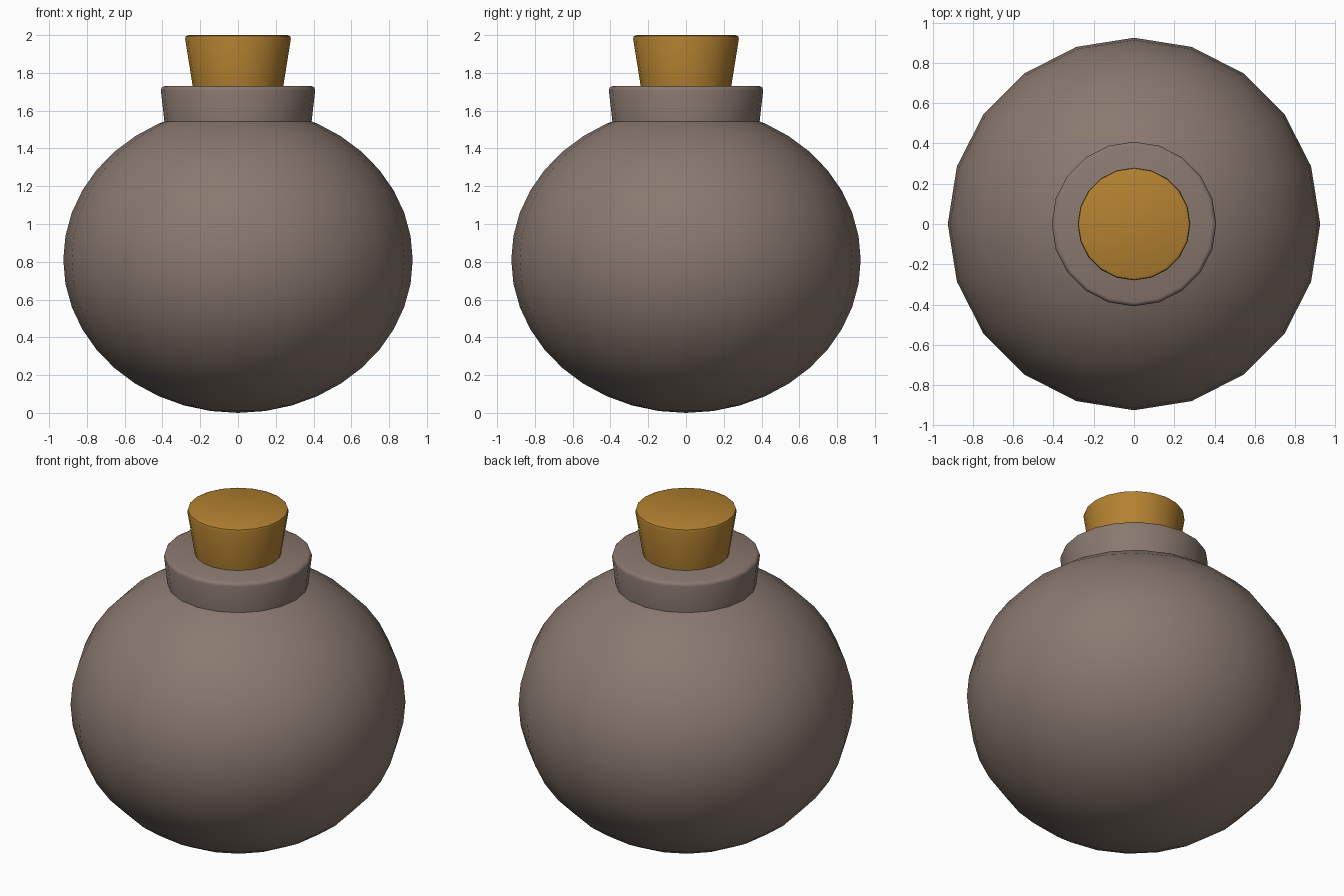
import bpy, bmesh, math

if "Cube" in bpy.data.objects:
    bpy.data.objects.remove(bpy.data.objects["Cube"])

SIDES = 20


def material(name, rgb):
    m = bpy.data.materials.new(name)
    m.diffuse_color = (*rgb, 1.0)
    m.use_nodes = True
    m.node_tree.nodes["Principled BSDF"].inputs["Base Color"].default_value = m.diffuse_color
    return m


def finish(bm, name, mat, angle):
    me = bpy.data.meshes.new(name)
    bm.to_mesh(me)
    bm.free()
    ob = bpy.data.objects.new(name, me)
    bpy.context.collection.objects.link(ob)
    me.materials.append(mat)
    bpy.ops.object.select_all(action='DESELECT')
    ob.select_set(True)
    bpy.context.view_layer.objects.active = ob
    bpy.ops.object.shade_smooth_by_angle(angle=math.radians(angle))
    return ob


def flared_plug(name, mat, z0, z1, r0, r1, bevel):
    """Tapered cylinder with a softened top rim."""
    bm = bmesh.new()
    bmesh.ops.create_cone(bm, cap_ends=True, segments=SIDES,
                          radius1=r0, radius2=r1, depth=z1 - z0)
    bmesh.ops.translate(bm, verts=bm.verts, vec=(0, 0, (z0 + z1) / 2))
    rim = [e for e in bm.edges if all(v.co.z > z1 - 1e-4 for v in e.verts)]
    bmesh.ops.bevel(bm, geom=rim, offset=bevel, segments=2, profile=0.5,
                    affect='EDGES')
    return finish(bm, name, mat, 50)


clay = material("grey brown clay", (0.25, 0.19, 0.16))
cork = material("golden cork", (0.45, 0.22, 0.03))

# Round, slightly squashed body
bm = bmesh.new()
bmesh.ops.create_uvsphere(bm, u_segments=SIDES, v_segments=20, radius=1)
bmesh.ops.scale(bm, verts=bm.verts, vec=(0.925, 0.925, 0.81))
bmesh.ops.translate(bm, verts=bm.verts, vec=(0, 0, 0.81))
finish(bm, "flask_body", clay, 40)

# Neck collar and stopper
flared_plug("neck_collar", clay, 1.50, 1.73, 0.385, 0.411, 0.022)
flared_plug("stopper", cork, 1.70, 2.0, 0.235, 0.283, 0.02)
